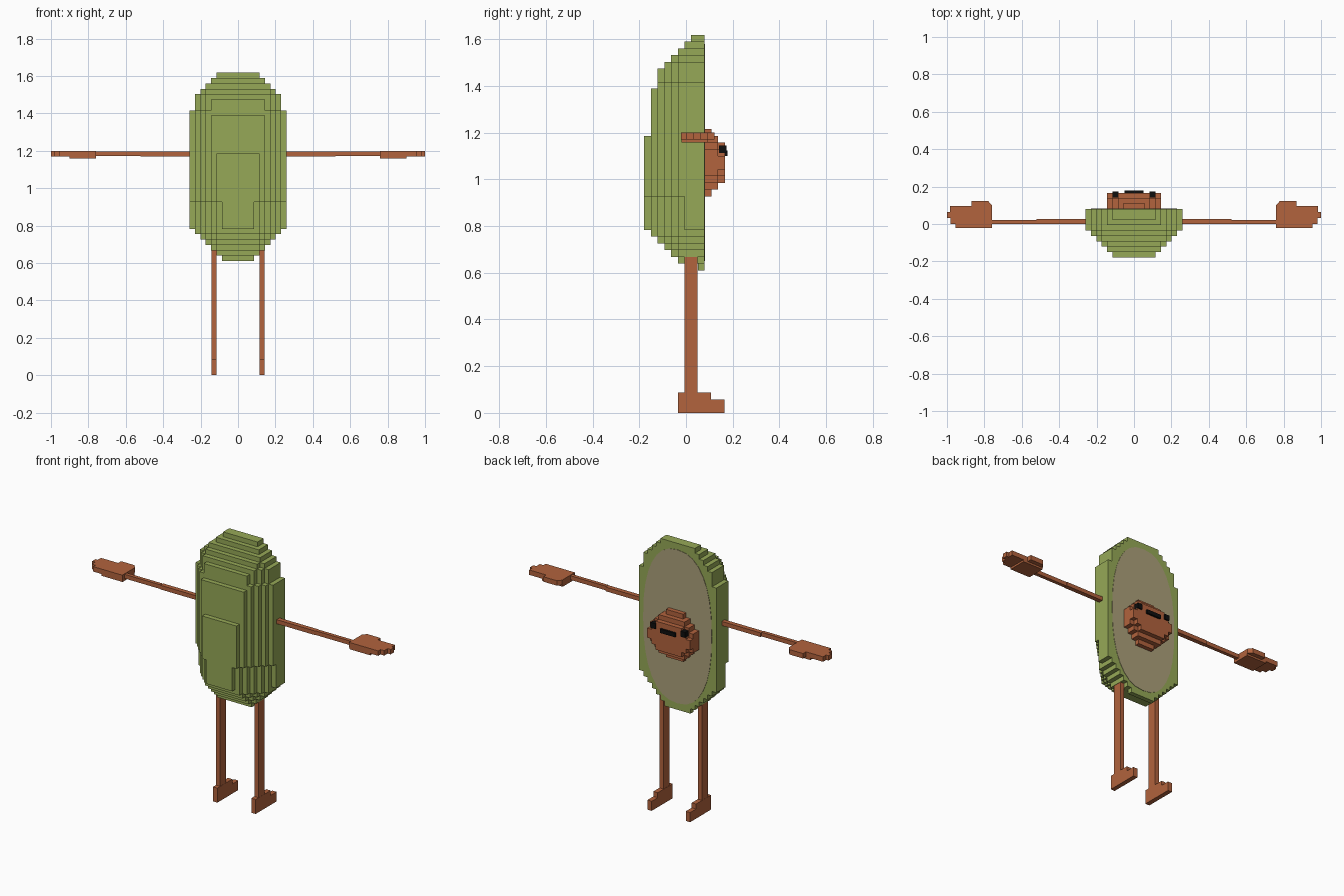
import bpy
import math

U = 0.0288  # edge length of one block

cube = bpy.data.objects.get("Cube")
if cube:
    bpy.data.objects.remove(cube, do_unlink=True)


def make_material(name, srgb):
    color = [((c / 255 + 0.055) / 1.055) ** 2.4 for c in srgb] + [1]
    mat = bpy.data.materials.new(name)
    mat.use_nodes = True
    mat.diffuse_color = color
    bsdf = next(n for n in mat.node_tree.nodes if n.type == "BSDF_PRINCIPLED")
    bsdf.inputs["Base Color"].default_value = color
    bsdf.inputs["Roughness"].default_value = 0.9
    return mat


SKIN = make_material("skin_green", (150, 169, 87))
FLESH = make_material("flesh_beige", (172, 160, 122))
BROWN = make_material("pit_brown", (178, 99, 61))
BLACK = make_material("black", (14, 14, 14))


def prism(name, outline, low, high, axis, mat):
    """Extrude a flat outline along y (points are x, z) or z (points are x, y)."""
    def place(p, d):
        return (p[0], d, p[1]) if axis == "y" else (p[0], p[1], d)
    n = len(outline)
    verts = [place(p, low) for p in outline] + [place(p, high) for p in outline]
    faces = [tuple(range(n)), tuple(range(2 * n - 1, n - 1, -1))]
    faces += [(i, i + n, (i + 1) % n + n, (i + 1) % n) for i in range(n)]
    mesh = bpy.data.meshes.new(name)
    mesh.from_pydata(verts, [], faces)
    mesh.materials.append(mat)
    obj = bpy.data.objects.new(name, mesh)
    bpy.context.collection.objects.link(obj)
    # make all normals point outward
    import bmesh
    bm = bmesh.new()
    bm.from_mesh(mesh)
    bmesh.ops.recalc_face_normals(bm, faces=bm.faces)
    bm.to_mesh(mesh)
    bm.free()
    return obj


def box(name, x, y, z, mat):
    outline = [(x[0], y[0]), (x[1], y[0]), (x[1], y[1]), (x[0], y[1])]
    return prism(name, outline, z[0], z[1], "z", mat)


def stepped_slab(name, rows, z_base, low, high, mat):
    """Symmetric blocky slab; rows holds the half width of each row in blocks."""
    right = []
    for i, w in enumerate(rows):
        if i == 0 or w != rows[i - 1]:
            if i:
                right.append((rows[i - 1] * U, z_base + i * U))
            right.append((w * U, z_base + i * U))
    right.append((rows[-1] * U, z_base + len(rows) * U))
    left = [(-x, z) for x, z in reversed(right)]
    return prism(name, right + left, low, high, "y", mat)


# Rounded fruit half: slabs stacked from the flat cut face toward the front
BODY_Z, FACE_Y = 0.61, 0.08
TOP_ROW = {9: 28, 8: 31, 7: 32, 6: 33, 5: 34, 4: 35, 3: 35}
WIDTHS = [9, 9, 9, 9, 8, 7, 6, 5, 4]
TOPS = [35, 35, 34, 33, 32, 31, 30, 27, 20]
BOTTOMS = [0, 1, 1, 1, 2, 3, 4, 5, 6]


def body_half_width(layer, row):
    widest = WIDTHS[layer]
    shift = 9 - widest
    best = min(3, widest)
    for w in range(3, widest + 1):
        if w + shift - 3 <= row < TOP_ROW[w + shift]:
            best = w
    # lower corners step in by one block on the front slabs
    if row < 11 and layer > 2:
        best = min(best, widest - 1)
    return best


for k in range(9):
    rows = [body_half_width(k, r) for r in range(BOTTOMS[k], TOPS[k])]
    stepped_slab(f"body_slab_{k + 1}", rows, BODY_Z + BOTTOMS[k] * U,
                 FACE_Y - (k + 1) * U, FACE_Y - k * U, SKIN)

# Pale flesh on the cut face
oval = []
for i in range(32):
    a = 2 * math.pi * i / 32
    c, s = math.cos(a), math.sin(a)
    oval.append((0.23 * math.copysign(abs(c) ** 0.85, c),
                 1.115 + 0.465 * math.copysign(abs(s) ** 0.85, s)))
prism("flesh_face", oval, FACE_Y - 0.002, FACE_Y + 0.002, "y", FLESH)

# Round pit bulging from the cut face
PIT_ROWS = [[2, 3, 4, 5, 5, 5, 5, 4, 3, 2],
            [3, 4, 5, 5, 5, 5, 4, 3],
            [3, 4, 5, 5, 4, 3]]
for k, rows in enumerate(PIT_ROWS):
    stepped_slab(f"pit_slab_{k + 1}", rows, 0.927 + k * U,
                 FACE_Y + k * U, FACE_Y + (k + 1) * U, BROWN)
box("mouth", (-0.05, 0.05), (0.16, 0.178), (1.1, 1.124), BLACK)

# Paired eyes, limbs, hands and feet
HAND = [(0.76, -0.022), (0.955, -0.022), (0.955, 0), (0.98, 0), (0.98, 0.033),
        (1, 0.033), (1, 0.065), (0.985, 0.065), (0.985, 0.095), (0.87, 0.095),
        (0.87, 0.123), (0.78, 0.123), (0.76, 0.1)]
for side, s in (("left", 1), ("right", -1)):
    def span(a, b):
        return tuple(sorted((s * a, s * b)))

    box(f"{side}_eye", span(0.084, 0.116), (0.142, 0.174), (1.112, 1.145), BLACK)
    box(f"{side}_upper_arm", span(0.25, 0.52), (0, 0.028), (1.17, 1.195), BROWN)
    box(f"{side}_forearm", span(0.52, 0.77), (0, 0.022), (1.172, 1.197), BROWN)
    prism(f"{side}_hand", [(s * x, y) for x, y in HAND], 1.17, 1.2, "z", BROWN)
    box(f"{side}_palm", span(0.76, 0.9), (-0.02, 0.095), (1.158, 1.17), BROWN)
    box(f"{side}_leg", span(0.115, 0.142), (-0.007, 0.05), (0.088, 0.71), BROWN)
    foot = box(f"{side}_foot", span(0.114, 0.143), (-0.035, 0.165), (0, 0.058), BROWN)
    box(f"{side}_ankle", span(0.114, 0.143), (-0.035, 0.108), (0.058, 0.088), BROWN)
